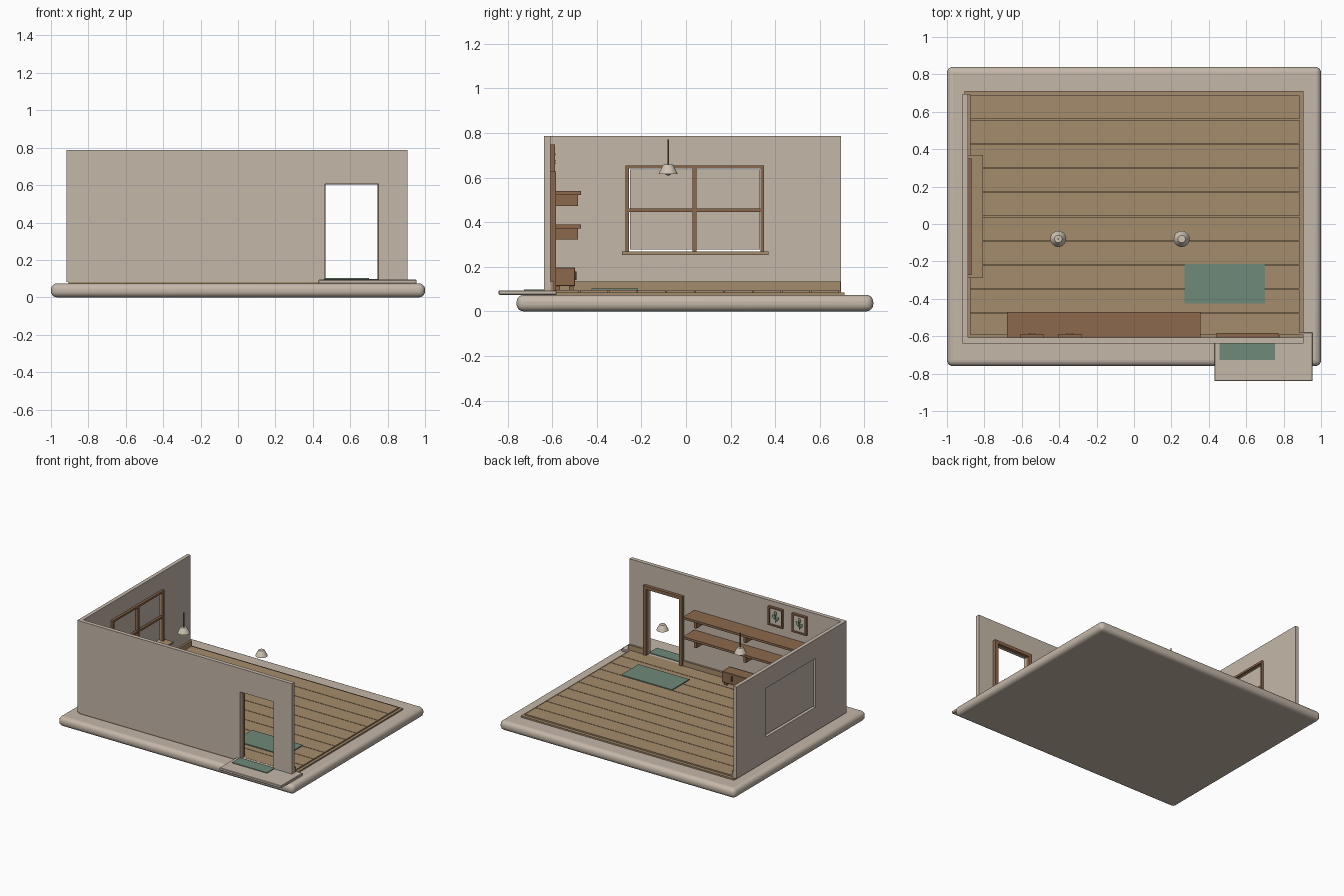
import bpy, bmesh, math
from mathutils import Matrix, Vector

if "Cube" in bpy.data.objects:
    bpy.data.objects.remove(bpy.data.objects["Cube"])


def mat(name, col):
    m = bpy.data.materials.new(name)
    m.diffuse_color = (*col, 1)
    m.use_nodes = True
    m.node_tree.nodes["Principled BSDF"].inputs["Base Color"].default_value = m.diffuse_color
    return m


PLASTER = mat("warm_plaster", (0.555, 0.476, 0.397))
TAN = mat("oak_floor", (0.376, 0.262, 0.150))
WOOD = mat("brown_wood", (0.258, 0.138, 0.072))
GREEN = mat("sage_green", (0.156, 0.254, 0.191))
CREAM = mat("cream", (0.62, 0.55, 0.45))
DARK = mat("dark_metal", (0.06, 0.045, 0.035))


def finish(name, bm, material):
    bmesh.ops.recalc_face_normals(bm, faces=bm.faces)
    me = bpy.data.meshes.new(name)
    bm.to_mesh(me)
    bm.free()
    ob = bpy.data.objects.new(name, me)
    bpy.context.collection.objects.link(ob)
    me.materials.append(material)
    return ob


def boxes(name, items, material, bevel=0, seg=2):
    """Each item is (x0, x1, y0, y1, z0, z1)."""
    bm = bmesh.new()
    for x0, x1, y0, y1, z0, z1 in items:
        m = Matrix.Translation(((x0 + x1) / 2, (y0 + y1) / 2, (z0 + z1) / 2))
        m = m @ Matrix.Diagonal((x1 - x0, y1 - y0, z1 - z0, 1))
        bmesh.ops.create_cube(bm, size=1, matrix=m)
    ob = finish(name, bm, material)
    if bevel:
        b = ob.modifiers.new("bevel", 'BEVEL')
        b.width, b.segments = bevel, seg
    return ob


def smooth(ob, angle=40):
    bpy.ops.object.select_all(action='DESELECT')
    ob.select_set(True)
    bpy.context.view_layer.objects.active = ob
    bpy.ops.object.shade_smooth_by_angle(angle=math.radians(angle))


def lathe(name, profile, x, y, material, n=20):
    bm = bmesh.new()
    vs = [bm.verts.new((x + r, y, z)) for r, z in profile]
    es = [bm.edges.new(p) for p in zip(vs, vs[1:])]
    bmesh.ops.spin(bm, geom=vs + es, cent=(x, y, 0), axis=(0, 0, 1),
                   angle=math.tau, steps=n)
    bmesh.ops.remove_doubles(bm, verts=bm.verts, dist=1e-5)
    ob = finish(name, bm, material)
    smooth(ob)
    return ob


# rounded base plinth
base = boxes("base", [(-1, 1, -0.76, 0.84, 0, 0.074)], PLASTER, 0.032, 5)
smooth(base, 60)

# floor border and planks
boxes("floor_border", [(-0.905, 0.905, -0.635, 0.71, 0.07, 0.085)], TAN)
n = 10
y0, y1 = -0.605, 0.69
step = (y1 - y0) / n
boxes("floor_planks", [(-0.885, 0.885, y0 + i * step, y0 + (i + 1) * step - 0.004,
                        0.08, 0.095) for i in range(n)], TAN)

# porch slab, door mat and rug
boxes("porch_step", [(0.43, 0.955, -0.84, -0.58, 0.074, 0.094),], PLASTER, 0.003, 1)
boxes("door_mat", [(0.457, 0.755, -0.727, -0.63, 0.093, 0.099)], GREEN)
boxes("rug", [(0.27, 0.70, -0.425, -0.215, 0.094, 0.102)], GREEN)

# front wall with door opening
bm = bmesh.new()
outline = [(-0.89, 0.083), (0.465, 0.083), (0.465, 0.607), (0.75, 0.607),
           (0.75, 0.083), (0.905, 0.083), (0.905, 0.787), (-0.89, 0.787)]
f = bm.faces.new([bm.verts.new((x, -0.638, z)) for x, z in outline])
ext = bmesh.ops.extrude_face_region(bm, geom=[f])
bmesh.ops.translate(bm, vec=(0, 0.031, 0),
                    verts=[v for v in ext["geom"] if isinstance(v, bmesh.types.BMVert)])
finish("front_wall", bm, PLASTER)

# left wall around the window opening
xa, xb = -0.917, -0.888
wy0, wy1, wz0, wz1 = -0.26, 0.34, 0.268, 0.642
boxes("left_wall", [(xa, xb, -0.638, wy0, 0.083, 0.787),
                    (xa, xb, wy1, 0.695, 0.083, 0.787),
                    (xa, xb, wy0, wy1, 0.083, wz0),
                    (xa, xb, wy0, wy1, wz1, 0.787)], PLASTER)

# window pane, frame, bars and sill
boxes("window_pane", [(-0.905, -0.897, wy0 + 0.009, wy1 - 0.009,
                       wz0 + 0.009, wz1 - 0.005)], PLASTER)
fx0, fx1 = -0.89, -0.870
boxes("window_frame", [(fx0, fx1, -0.272, -0.256, 0.268, 0.655),
                       (fx0, fx1, 0.334, 0.349, 0.268, 0.655),
                       (fx0, fx1, -0.256, 0.334, 0.640, 0.655),
                       (fx0, fx1, 0.03, 0.047, 0.268, 0.64),
                       (fx0, fx1 - 0.002, -0.256, 0.334, 0.446, 0.461)], WOOD)
boxes("window_sill", [(-0.89, -0.806, -0.288, 0.369, 0.254, 0.268)], TAN)

# skirting boards
boxes("skirting", [(-0.89, -0.874, -0.607, 0.693, 0.09, 0.134),
                   (-0.874, 0.44, -0.607, -0.592, 0.09, 0.134),
                   (0.775, 0.905, -0.607, -0.592, 0.09, 0.134)], TAN)

# door frame
boxes("door_frame", [(0.442, 0.468, -0.612, -0.583, 0.09, 0.605),
                     (0.747, 0.773, -0.612, -0.583, 0.09, 0.605),
                     (0.442, 0.773, -0.612, -0.583, 0.602, 0.627)], WOOD)

# wall shelves with brackets
for i, z in enumerate((0.372, 0.523)):
    boxes(f"shelf_{i + 1}", [(-0.68, 0.355, -0.607, -0.47, z, z + 0.017)], WOOD)
    boxes(f"shelf_brackets_{i + 1}", [(x - 0.01, x + 0.01, -0.607, -0.484, z - 0.05, z)
                                      for x in (-0.58, -0.16, 0.26)], WOOD)

# low drawer bench
boxes("bench", [(-0.285, 0.045, -0.592, -0.497, 0.113, 0.197)], WOOD, 0.003, 1)
boxes("bench_feet", [(x, x + 0.025, y, y + 0.02, 0.094, 0.114)
                     for x in (-0.27, 0.005) for y in (-0.585, -0.525)], WOOD)
boxes("bench_handles", [(x, x + 0.012, -0.498, -0.491, 0.14, 0.178)
                        for x in (-0.205, -0.047)], DARK)

# framed leaf pictures
for i, x in enumerate((-0.545, -0.343)):
    a, b, za, zb, w = x - 0.061, x + 0.061, 0.605, 0.748, 0.011
    boxes(f"picture_frame_{i + 1}", [(a, a + w, -0.607, -0.588, za, zb),
                                     (b - w, b, -0.607, -0.588, za, zb),
                                     (a + w, b - w, -0.607, -0.588, za, za + w),
                                     (a + w, b - w, -0.607, -0.588, zb - w, zb)], WOOD)
    boxes(f"picture_paper_{i + 1}", [(a + w, b - w, -0.607, -0.598, za + w, zb - w)], CREAM)
    boxes(f"picture_stem_{i + 1}", [(x - 0.002, x + 0.002, -0.599, -0.594, 0.635, 0.70)], GREEN)
    bm = bmesh.new()
    for s, z, t in ((-1, 0.665, 0.7), (1, 0.675, 0.7), (0, 0.704, 0)):
        m = (Matrix.Translation((x + s * 0.014, -0.594, z)) @ Matrix.Rotation(s * t, 4, 'Y')
             @ Matrix.Diagonal((0.010, 0.008, 0.019, 1)))
        bmesh.ops.create_icosphere(bm, subdivisions=2, radius=1, matrix=m)
    smooth(finish(f"picture_leaves_{i + 1}", bm, GREEN))

# pendant lamps (only the left one keeps its cord)
for i, x in enumerate((-0.405, 0.255)):
    y = -0.08
    lathe(f"lamp_shade_{i + 1}", [(0, 0.66), (0.020, 0.66), (0.024, 0.655), (0.043, 0.617),
                                  (0.040, 0.617), (0.020, 0.652), (0, 0.652)], x, y, CREAM)
    lathe(f"lamp_bulb_{i + 1}", [(0, 0.652), (0.008, 0.65), (0.015, 0.625), (0.012, 0.613),
                                 (0, 0.608)], x, y, CREAM, 14)
lathe("lamp_cord", [(0, 0.658), (0.004, 0.658), (0.004, 0.77), (0, 0.77)],
      -0.405, -0.08, WOOD, 10)
